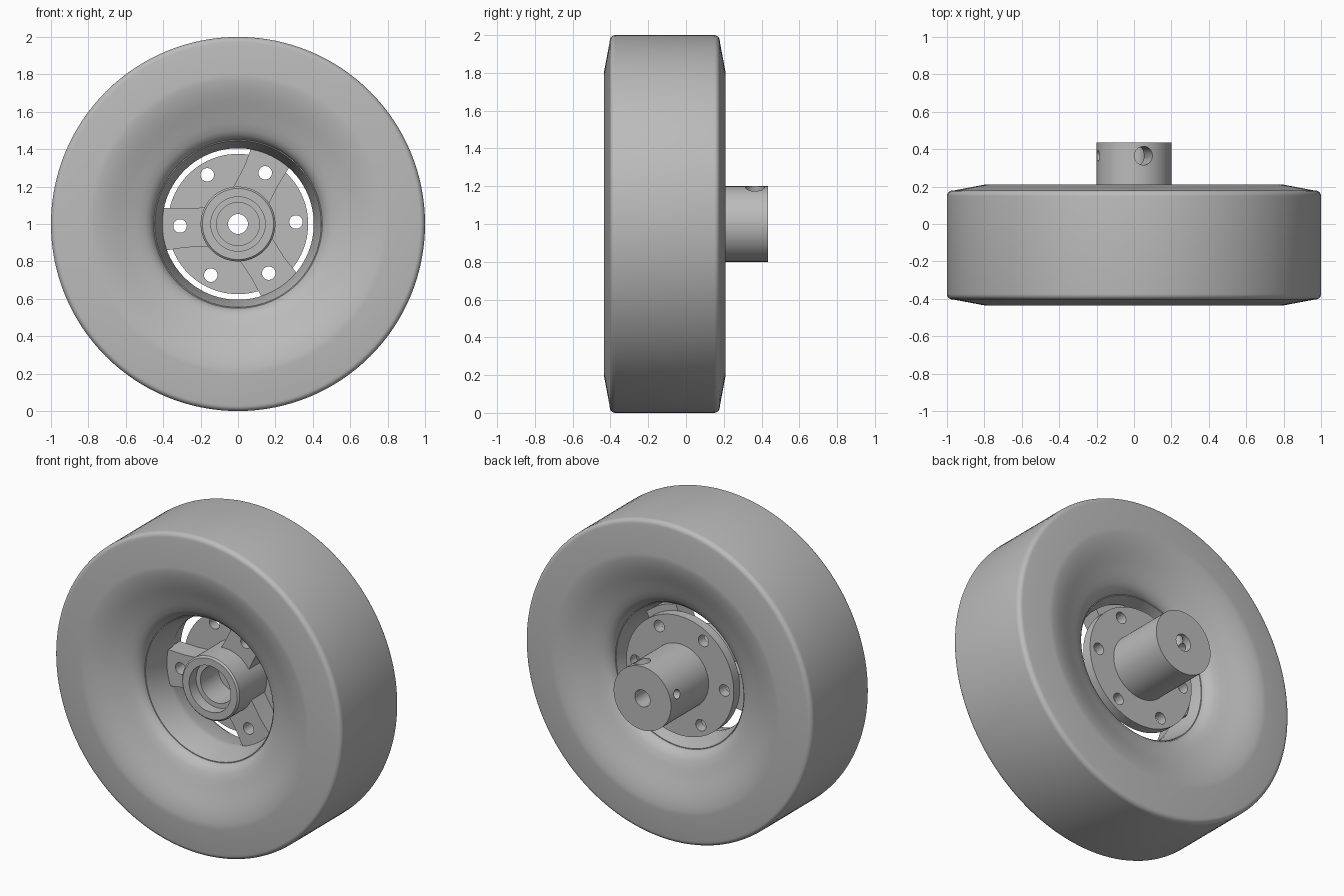
import bpy, bmesh, math
from mathutils import Matrix, Vector

if "Cube" in bpy.data.objects:
    bpy.data.objects.remove(bpy.data.objects["Cube"])

SEG = 96
grey = bpy.data.materials.new("neutral_grey")
grey.diffuse_color = (0.5, 0.5, 0.5, 1)
grey.use_nodes = True
grey.node_tree.nodes["Principled BSDF"].inputs["Base Color"].default_value = grey.diffuse_color
MID = -0.1125          # centre plane of the tyre along y


def finish(name, bm):
    """Turn a bmesh into a named object with the axle at z = 1."""
    bmesh.ops.recalc_face_normals(bm, faces=bm.faces)
    me = bpy.data.meshes.new(name)
    bm.to_mesh(me)
    bm.free()
    ob = bpy.data.objects.new(name, me)
    bpy.context.collection.objects.link(ob)
    ob.data.materials.append(grey)
    ob.location.z = 1
    return ob


def lathe(name, profile, seg=SEG):
    """Revolve a closed (radius, y) profile around the y axis."""
    bm = bmesh.new()
    rings = []
    for i in range(seg):
        a = 2 * math.pi * i / seg
        rings.append([bm.verts.new((r * math.cos(a), y, r * math.sin(a))) for r, y in profile])
    n = len(profile)
    for i in range(seg):
        p, q = rings[i], rings[(i + 1) % seg]
        for j in range(n):
            k = (j + 1) % n
            bm.faces.new((p[j], p[k], q[k], q[j]))
    return finish(name, bm)


def rod(bm, start, end, r, seg=32):
    """Add a solid cylinder between two points."""
    start, end = Vector(start), Vector(end)
    d = end - start
    m = Matrix.Translation((start + end) / 2) @ d.to_track_quat('Z', 'Y').to_matrix().to_4x4()
    bmesh.ops.create_cone(bm, cap_ends=True, segments=seg, radius1=r, radius2=r,
                          depth=d.length, matrix=m)


def cut(ob, bm):
    """Subtract the rods in bm from an object."""
    cutter = finish("cutter", bm)
    cutter.hide_render = True
    bpy.context.view_layer.objects.active = ob
    mod = ob.modifiers.new("cut", 'BOOLEAN')
    mod.object, mod.operation, mod.solver = cutter, 'DIFFERENCE', 'EXACT'
    bpy.ops.object.modifier_apply(modifier=mod.name)
    bpy.data.objects.remove(cutter)


def bolt_holes(angles):
    bm = bmesh.new()
    for deg in angles:
        a = math.radians(deg)
        x, z = 0.31 * math.cos(a), 0.31 * math.sin(a)
        rod(bm, (x, -0.4, z), (x, 0.3, z), 0.036)
    return bm


# Tyre: rounded tread shoulders and a dished wall, mirrored about its centre plane
half = [(0.45, -0.285), (0.458, -0.305), (0.475, -0.325), (0.50, -0.341), (0.54, -0.357),
        (0.58, -0.371), (0.62, -0.386), (0.66, -0.402), (0.70, -0.416), (0.74, -0.427),
        (0.77, -0.432), (0.80, -0.435), (0.965, -0.404)]
half += [(0.97 + 0.03 * math.sin(t), -0.374 - 0.03 * math.cos(t))
         for t in [math.radians(10 + 16 * i) for i in range(6)]]
tyre = lathe("tyre", half + [(r, 2 * MID - y) for r, y in reversed(half)], 128)

# Rim: thin liner tapering towards the centre plane
lathe("rim", [(0.452, -0.285), (0.445, -0.285), (0.405, -0.13), (0.405, 2 * MID + 0.13),
              (0.445, 2 * MID + 0.285), (0.452, 2 * MID + 0.285)])

# Front hub: stepped bearing bore
lathe("hub", [(0.2, -0.27), (0.19, -0.28), (0.145, -0.28), (0.145, -0.21), (0.115, -0.21),
              (0.115, -0.03), (0.053, -0.03), (0.053, 0.0), (0.2, 0.0)])

# Three flared spokes
bm = bmesh.new()
outer = [(0.415 * math.cos(math.radians(a)), 0.415 * math.sin(math.radians(a)))
         for a in range(168, 201, 4)]
outline = [(-0.16, 0.09), (-0.28, 0.082)] + outer + [(-0.28, -0.125), (-0.14, -0.12)]
for k in range(3):
    turn = Matrix.Rotation(k * 2 * math.pi / 3, 3, 'Y')
    face = bm.faces.new([bm.verts.new(turn @ Vector((x, -0.13, z))) for x, z in outline])
    ext = bmesh.ops.extrude_face_region(bm, geom=[face])
    bmesh.ops.translate(bm, vec=(0, 0.129, 0),
                        verts=[v for v in ext["geom"] if isinstance(v, bmesh.types.BMVert)])
spokes = finish("spokes", bm)
cut(spokes, bolt_holes((62, 182, 302)))

# Rear coupling: bolt flange and shaft sleeve, with two set screw holes
coupling = lathe("shaft_coupling", [(0.375, 0.0), (0.375, 0.06), (0.2, 0.06), (0.2, 0.435),
                                    (0.053, 0.435), (0.053, 0.0)])
cut(coupling, bolt_holes(range(2, 362, 60)))
bm = bmesh.new()
a = math.radians(75)
rod(bm, (0, 0.365, 0), (0.4 * math.cos(a), 0.365, 0.4 * math.sin(a)), 0.05)
cut(coupling, bm)
bm = bmesh.new()
rod(bm, (0, 0.365, 0), (-0.4 * math.sin(a), 0.365, 0.4 * math.cos(a)), 0.028)
cut(coupling, bm)

# Smooth shading with crisp edges
for ob in bpy.context.scene.objects:
    ob.select_set(True)
    bpy.context.view_layer.objects.active = ob
bpy.ops.object.shade_smooth_by_angle(angle=math.radians(30))
